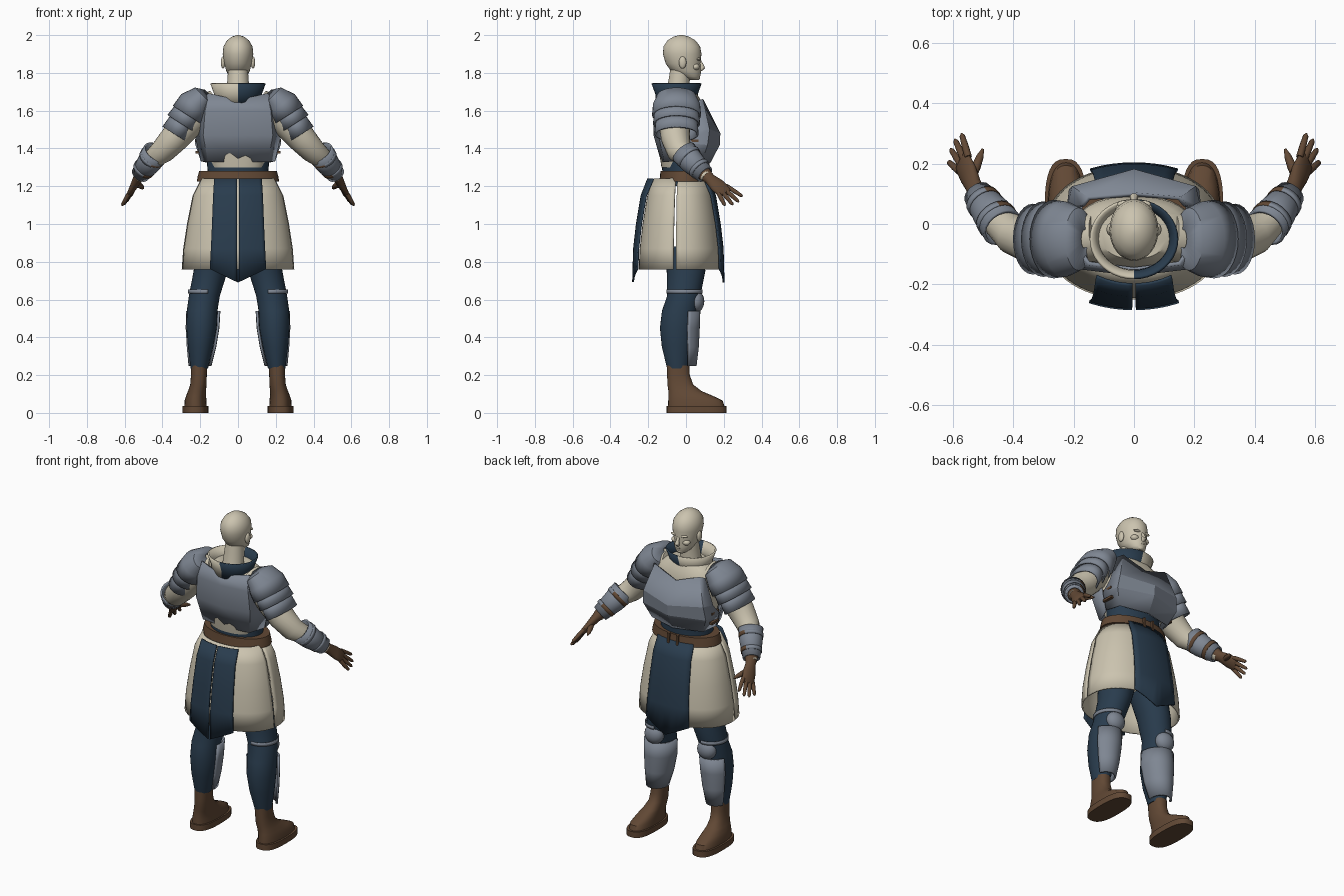
import bpy, bmesh
from math import cos, sin, pi, radians, sqrt
from mathutils import Vector, Matrix

cube = bpy.data.objects.get("Cube")
if cube:
    bpy.data.objects.remove(cube)


def material(name, rgb):
    m = bpy.data.materials.new(name)
    m.use_nodes = True
    m.diffuse_color = (*rgb, 1)
    m.node_tree.nodes["Principled BSDF"].inputs["Base Color"].default_value = (*rgb, 1)
    return m


CREAM = material("cream", (.60, .55, .43))
STEEL = material("steel grey", (.21, .24, .29))
NAVY = material("navy", (.022, .045, .075))
BROWN = material("brown", (.12, .065, .035))


def finish(name, bm, mats, rule=None, thick=0, smooth=40):
    bmesh.ops.recalc_face_normals(bm, faces=bm.faces)
    me = bpy.data.meshes.new(name)
    if rule:
        for f in bm.faces:
            f.material_index = rule(f.calc_center_median())
    bm.to_mesh(me)
    bm.free()
    ob = bpy.data.objects.new(name, me)
    bpy.context.collection.objects.link(ob)
    for m in mats:
        me.materials.append(m)
    if smooth:
        bpy.ops.object.select_all(action='DESELECT')
        ob.select_set(True)
        bpy.context.view_layer.objects.active = ob
        bpy.ops.object.shade_smooth_by_angle(angle=radians(smooth))
    if thick:
        mod = ob.modifiers.new("thickness", 'SOLIDIFY')
        mod.thickness = thick
        mod.offset = 0
    return ob


def skin(name, rings, mat, closed=True, caps=True, **kw):
    """Join rows of points into a surface."""
    bm = bmesh.new()
    rows = [[bm.verts.new(p) for p in r] for r in rings]
    n = len(rows[0])
    for a, b in zip(rows, rows[1:]):
        for i in range(n if closed else n - 1):
            j = (i + 1) % n
            bm.faces.new((a[i], a[j], b[j], b[i]))
    if closed and caps:
        bm.faces.new(rows[0])
        bm.faces.new(rows[-1])
    return finish(name, bm, mat if isinstance(mat, list) else [mat], **kw)


def ring(z, cx, cy, rx, ry, n=32, arc=None, power=1.0):
    """Ellipse (or arc of one, in degrees) at height z."""
    a0, a1 = arc or (0, 360)
    count = n + 1 if arc else n
    sp = lambda v: abs(v) ** power * (1 if v >= 0 else -1)
    ang = [radians(a0 + (a1 - a0) * i / n) for i in range(count)]
    return [(cx + rx * sp(cos(a)), cy + ry * sp(sin(a)), z) for a in ang]


def tube(name, path, mat, hint=(0, 1, 0), n=20, **kw):
    """Sweep an ellipse along points (x, y, z, r_across, r_hint)."""
    pts = [Vector(p[:3]) for p in path]
    rings = []
    for i, p in enumerate(pts):
        t = (pts[min(i + 1, len(pts) - 1)] - pts[max(i - 1, 0)]).normalized()
        u = t.cross(Vector(hint)).normalized()
        v = u.cross(t)
        r1, r2 = path[i][3], path[i][-1]
        rings.append([p + u * r1 * cos(2 * pi * k / n) + v * r2 * sin(2 * pi * k / n)
                      for k in range(n)])
    return skin(name, rings, mat, **kw)


def ball(name, loc, size, mat):
    bm = bmesh.new()
    bmesh.ops.create_uvsphere(bm, u_segments=20, v_segments=12, radius=1,
                              matrix=Matrix.Translation(loc) @ Matrix.Diagonal((*size, 1)))
    return finish(name, bm, [mat], smooth=60)


def box(name, loc, size, mat):
    bm = bmesh.new()
    bmesh.ops.create_cube(bm, size=1, matrix=Matrix.Translation(loc) @ Matrix.Diagonal((*size, 1)))
    return finish(name, bm, [mat], smooth=0)


# Head, neck and face
head = [(1.762, .045, .025, .022), (1.78, .025, .047, .05), (1.81, 0, .062, .08),
        (1.85, -.016, .073, .092), (1.9, -.02, .081, .102), (1.94, -.022, .077, .097),
        (1.972, -.024, .058, .074), (1.992, -.025, .032, .04), (2, -.025, .006, .008)]
skin("head", [ring(z, 0, cy, rx, ry) for z, cy, rx, ry in head], CREAM, smooth=60)
skin("neck", [ring(z, 0, cy, r, r) for z, cy, r in
              [(1.62, -.05, .075), (1.7, -.045, .06), (1.77, -.035, .056), (1.84, -.03, .05)]], CREAM)
tube("nose", [(0, .07, 1.872, .006), (0, .082, 1.845, .009), (0, .088, 1.828, .014),
              (0, .075, 1.815, .01)], CREAM, hint=(1, 0, 0))
ball("lips", (0, .066, 1.798), (.022, .014, .008), CREAM)
ball("chin", (0, .055, 1.775), (.024, .02, .014), CREAM)
for s in (1, -1):
    ball("ear", (s * .079, -.018, 1.855), (.012, .02, .032), CREAM)
    ball("brow", (s * .03, .066, 1.873), (.026, .012, .008), CREAM)
    ball("cheek", (s * .035, .05, 1.832), (.026, .022, .018), CREAM)

# Shirt and waist
shirt = [(1.3, .14, .1), (1.4, .17, .115), (1.52, .2, .125), (1.61, .2, .12),
         (1.66, .17, .105), (1.695, .11, .085)]
skin("shirt", [ring(z, 0, -.03, rx, ry, power=.85) for z, rx, ry in shirt], CREAM)
skin("waist_sash", [ring(z, 0, -.01, rx, ry) for z, rx, ry in
                    [(1.2, .17, .12), (1.27, .16, .115), (1.37, .168, .12)]], NAVY)

# Collar split into two colours
skin("collar", [ring(z, 0, -.05, rx, ry, n=40) for z, rx, ry in
                [(1.64, .12, .105), (1.69, .122, .108), (1.745, .142, .128)]],
     [CREAM, NAVY], caps=False, rule=lambda c: int(c.x > 0), thick=.01)


def plate(name, rows):
    """Faceted armour sheet from half rows of (x, y, z), first point on the ridge."""
    full = [[(-x, y, z) for x, y, z in r[:0:-1]] + list(r) for r in rows]
    return skin(name, full, STEEL, closed=False, thick=.014, smooth=15)


plate("breastplate", [
    [(0, .098, 1.605), (.15, .085, 1.66), (.17, .06, 1.65)],
    [(0, .175, 1.48), (.2, .12, 1.5), (.215, .05, 1.49)],
    [(0, .172, 1.42), (.21, .11, 1.42), (.222, .0, 1.43)],
    [(0, .122, 1.325), (.17, .08, 1.33), (.19, -.01, 1.335)]])
plate("backplate", [
    [(0, -.15, 1.655), (.15, -.13, 1.69), (.17, -.1, 1.68)],
    [(0, -.165, 1.6), (.17, -.145, 1.6), (.205, -.1, 1.6)],
    [(0, -.165, 1.47), (.18, -.14, 1.47), (.22, -.02, 1.46)],
    [(0, -.125, 1.33), (.155, -.11, 1.33), (.19, -.02, 1.335)]])

# Belt with buckle
skin("belt", [ring(z, 0, -.008, rx, ry) for z, rx, ry in
              [(1.225, .218, .134), (1.25, .214, .13), (1.28, .206, .127)]], BROWN)
for x in (-.03, .03):
    box("buckle_bar", (x, .122, 1.253), (.012, .02, .06), BROWN)

# Skirt: front and back halves with side slits
SKIRT = [(1.24, .19, .135), (1.15, .235, .17), (1.0, .265, .195), (.87, .285, .21), (.76, .293, .215)]
for name, arc in (("skirt_front", (-5, 185)), ("skirt_back", (188, 352))):
    skin(name, [ring(z, 0, -.03, rx, ry, arc=arc, power=.9) for z, rx, ry in SKIRT],
         CREAM, closed=False, thick=.01)


def tabard(name, x0, x1, side, gap):
    """Cloth panel hung over the skirt, pointed at the middle."""
    rows = []
    for i, (z, rx, ry) in enumerate(SKIRT):
        row = []
        for k in range(9):
            x = (x0 + (x1 - x0) * k / 8) * (.84 + .04 * i)
            drop = .07 * (1 - abs(x) / .145) if i == 4 else 0
            row.append((x, -.03 + side * (ry + gap) * sqrt(1 - (x / rx) ** 2 * .7), z - drop))
        rows.append(row)
    skin(name, rows, NAVY, closed=False, thick=.01)


tabard("tabard_front", -.145, .145, 1, .014)
tabard("tabard_back_left", .006, .148, -1, .035)
tabard("tabard_back_right", -.148, -.006, -1, .035)

LEG = [(.88, .115, -.01, .105, .11), (.75, .145, 0, .09, .102), (.62, .178, -.012, .082, .088),
       (.54, .19, -.035, .081, .092), (.45, .193, -.045, .08, .093), (.35, .198, -.048, .067, .08),
       (.235, .205, -.045, .046, .055)]
for s in (1, -1):
    flip = lambda path: [(s * p[0], *p[1:]) for p in path]
    # Arm sleeve
    tube("sleeve", flip([(.12, -.04, 1.63, .08), (.2, -.05, 1.6, .085), (.27, -.06, 1.53, .084),
                         (.34, -.055, 1.45, .076), (.4, -.035, 1.385, .066),
                         (.45, .01, 1.345, .053), (.525, .11, 1.25, .032)]), CREAM)
    # Layered shoulder armour
    lames = [[(.165, 1.695, .015, .03), (.185, 1.675, .06, .1), (.23, 1.63, .086, .12), (.265, 1.575, .09, .125)],
             [(.255, 1.6, .074, .112), (.3, 1.53, .083, .12)],
             [(.285, 1.555, .066, .105), (.335, 1.475, .072, .112)]]
    for part, lame in zip(("upper", "middle", "lower"), lames):
        tube("shoulder_plate_" + part, flip([(x, -.05, z, a, b) for x, z, a, b in lame]),
             STEEL, n=28, caps=False, thick=.01)
    # Bracer and straps
    tube("bracer", flip([(.435, -.012, 1.38, .066), (.47, .035, 1.325, .06), (.518, .1, 1.262, .044)]),
         STEEL, caps=False, thick=.01)
    for t in (.25, .75):
        c = [(.435 + .083 * u, -.012 + .112 * u, 1.38 - .118 * u, .072 - .02 * u)
             for u in (t - .06, t + .06)]
        strap = tube("bracer_strap", flip(c), [STEEL, BROWN], caps=False, thick=.006,
                     rule=lambda p: int(abs(p.x) < .435 + .083 * t))
    # Glove
    w, t = Vector((.45, -.7, -.55)), Vector((.35, .65, -.67))
    hint = (s * w.x, w.y, w.z)
    tube("glove_palm", flip([(.51, .09, 1.272, .038, .04), (.53, .125, 1.24, .026, .03),
                             (.548, .165, 1.205, .02, .042), (.567, .205, 1.17, .015, .042),
                             (.571, .211, 1.163, .008, .036)]), BROWN, hint=hint)
    base = Vector((.563, .197, 1.178))
    for k, length in ((-.034, .095), (-.011, .108), (.011, .1), (.033, .075)):
        a, b = base + w * k, base + w * k * 1.7 + t * length
        tube("finger", flip([(*a, .012), (*a.lerp(b, .5), .0115), (*a.lerp(b, .9), .009), (*b, .003)]),
             BROWN, hint=hint, n=10)
    tube("thumb", flip([(.54, .15, 1.215, .016), (.522, .19, 1.205, .016),
                        (.508, .225, 1.195, .012), (.5, .248, 1.188, .004)]), BROWN, hint=(1, 0, 0), n=10)
    # Trouser leg
    skin("trouser_leg", [ring(z, s * x, y, rx, ry) for z, x, y, rx, ry in LEG], NAVY, smooth=60)
    # Shin guard wrapped round the front and inner side
    arc = (25, 195) if s > 0 else (-15, 155)
    skin("shin_guard", [ring(z, s * x, y, rx, ry, n=18, arc=arc) for z, x, y, rx, ry in
                        [(.54, .188, -.03, .089, .1), (.45, .192, -.035, .088, .102),
                         (.35, .197, -.03, .076, .092), (.25, .204, -.02, .058, .07)]],
         STEEL, closed=False, thick=.012)
    ball("knee_guard", (s * .18, .052, .59), (.06, .045, .058), STEEL)
    skin("knee_strap", [ring(z, s * .175, -.008, .087, .092, arc=(-100, 100) if s > 0 else (80, 280))
                        for z in (.632, .652)], STEEL, closed=False, thick=.006)
    # Boot and sole
    boot = [(.03, .225, .055, .06, .15), (.065, .225, .05, .058, .144), (.09, .222, .025, .053, .118),
            (.115, .217, -.005, .048, .088), (.15, .21, -.03, .043, .068),
            (.2, .207, -.04, .042, .06), (.25, .206, -.042, .043, .06)]
    skin("boot", [ring(z, s * x, y, rx, ry, power=.85) for z, x, y, rx, ry in boot], BROWN)
    skin("boot_sole", [ring(z, s * .226, .056, .069, .159, power=.75) for z in (0, .036)], BROWN)
    # Side straps joining the plates
    for z in (1.44, 1.38):
        box("armour_strap", (s * .215, .03, z), (.018, .07, .014), BROWN)
